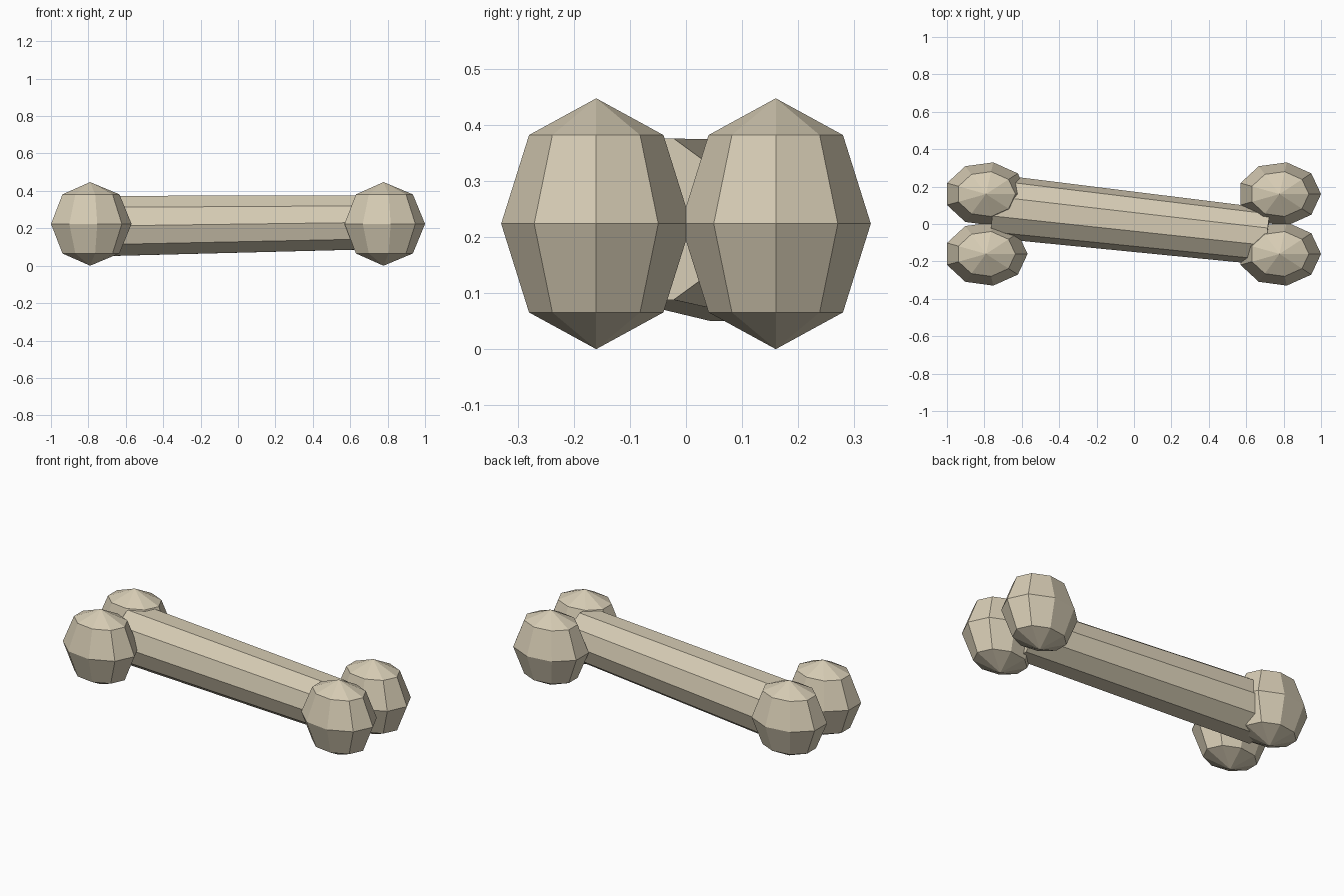
import bpy, bmesh
from math import cos, sin, pi
from mathutils import Matrix, Vector

cube = bpy.data.objects.get("Cube")
if cube:
    bpy.data.objects.remove(cube, do_unlink=True)

# Single bone colour
bone = bpy.data.materials.new("bone_tan")
bone.use_nodes = True
colour = (0.67, 0.60, 0.455, 1)
bone.diffuse_color = colour
bone.node_tree.nodes["Principled BSDF"].inputs["Base Color"].default_value = colour


def revolve(name, profile, sides, matrix):
    """Turn (radius, height) points about local z; zero radius makes a pole."""
    bm = bmesh.new()
    rings = []
    for r, h in profile:
        steps = sides if r > 0 else 1
        rings.append([bm.verts.new((r * cos(2 * pi * i / sides),
                                    r * sin(2 * pi * i / sides), h))
                      for i in range(steps)])
    for low, high in zip(rings, rings[1:]):
        for i in range(sides):
            j = (i + 1) % sides
            corners = [low[i % len(low)], low[j % len(low)],
                       high[j % len(high)], high[i % len(high)]]
            bm.faces.new(list(dict.fromkeys(corners)))
    for ring in (rings[0], rings[-1]):
        if len(ring) > 1:
            bm.faces.new(ring)
    bm.transform(matrix)
    bmesh.ops.recalc_face_normals(bm, faces=bm.faces)
    mesh = bpy.data.meshes.new(name)
    bm.to_mesh(mesh)
    bm.free()
    mesh.materials.append(bone)
    obj = bpy.data.objects.new(name, mesh)
    bpy.context.collection.objects.link(obj)
    return obj


# Tapered shaft, running slightly askew between the knobs
start, end = Vector((-0.75, 0.095, 0.212)), Vector((0.712, -0.068, 0.2315))
axis = (end - start).normalized()
across = Vector((0, 0, 1)).cross(axis).normalized()
up = axis.cross(across)
frame = Matrix((across, up, axis)).transposed().to_4x4()
revolve("shaft", [(0.17, 0), (0.151, (end - start).length)], 10,
        Matrix.Translation(start) @ frame)

# Four faceted knobs, flattened in y
knob_profile = [(sin(pi * k / 4) if 0 < k < 4 else 0, -cos(pi * k / 4))
                for k in range(5)]
for end_name, x in (("right", -0.791), ("left", 0.778)):
    for side_name, y in (("front", -0.16), ("back", 0.16)):
        revolve(f"{end_name}_{side_name}_knob", knob_profile, 9,
                Matrix.Translation((x, y, 0.2235))
                @ Matrix.Diagonal((0.222, 0.172, 0.2235, 1)))
